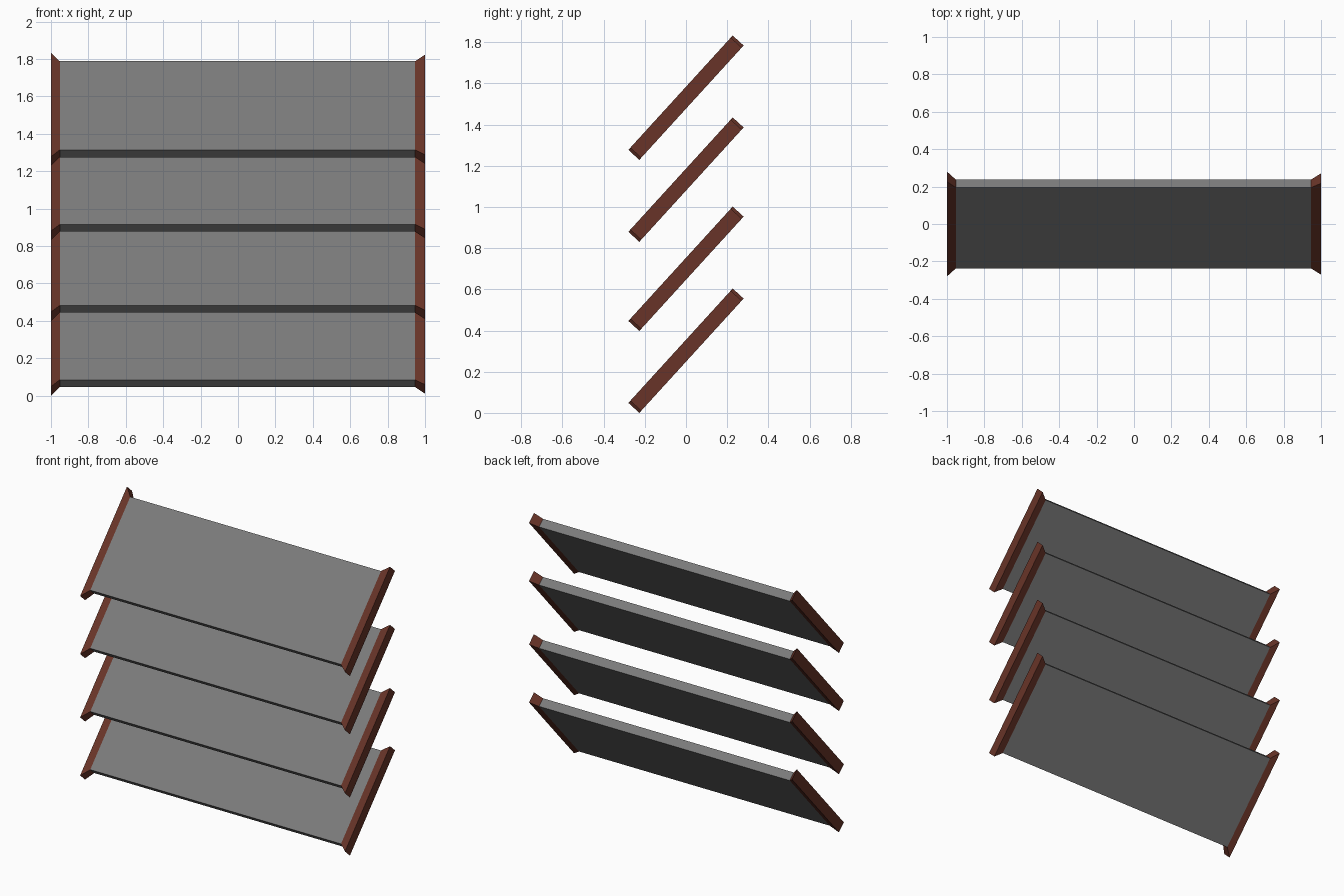
import bpy, bmesh, math

if "Cube" in bpy.data.objects:
    bpy.data.objects.remove(bpy.data.objects["Cube"])

ANGLE = math.atan2(114, 104)           # slat pitch
CU, SU = math.cos(ANGLE), math.sin(ANGLE)
PANEL = (0.321, 0.029)                 # half width, half thickness
LEFT_END = (0.376, 0.036)
RIGHT_END = (0.362, 0.036)


def material(name, rgb):
    m = bpy.data.materials.new(name)
    m.diffuse_color = (*rgb, 1)
    m.use_nodes = True
    m.node_tree.nodes["Principled BSDF"].inputs["Base Color"].default_value = m.diffuse_color
    return m


grey = material("slat grey", (0.2, 0.2, 0.2))
brown = material("rust brown", (0.138, 0.034, 0.021))


def section(x, size):
    """Corners of a tilted rectangle in the plane at x."""
    half, t = size
    return [(x, u * CU - n * SU, u * SU + n * CU)
            for u, n in ((-half, -t), (half, -t), (half, t), (-half, t))]


def loft(name, a, b, z, mat):
    """Closed solid between two tilted rectangles, a at the lower x."""
    bm = bmesh.new()
    va = [bm.verts.new(p) for p in a]
    vb = [bm.verts.new(p) for p in b]
    bm.faces.new(va)
    bm.faces.new(vb)
    for i in range(4):
        j = (i + 1) % 4
        bm.faces.new((va[i], va[j], vb[j], vb[i]))
    bmesh.ops.recalc_face_normals(bm, faces=bm.faces[:])
    me = bpy.data.meshes.new(name)
    bm.to_mesh(me)
    bm.free()
    me.materials.append(mat)
    ob = bpy.data.objects.new(name, me)
    ob.location.z = z
    bpy.context.collection.objects.link(ob)


# Four tilted slats, each with a flared cap at both ends
for k, z in enumerate((0.302, 0.70, 1.133, 1.531), 1):
    loft(f"slat_{k}", section(-0.953, PANEL), section(0.947, PANEL), z, grey)
    loft(f"left_cap_{k}", section(-1, LEFT_END), section(-0.953, PANEL), z, brown)
    loft(f"right_cap_{k}", section(0.947, PANEL), section(1, RIGHT_END), z, brown)
